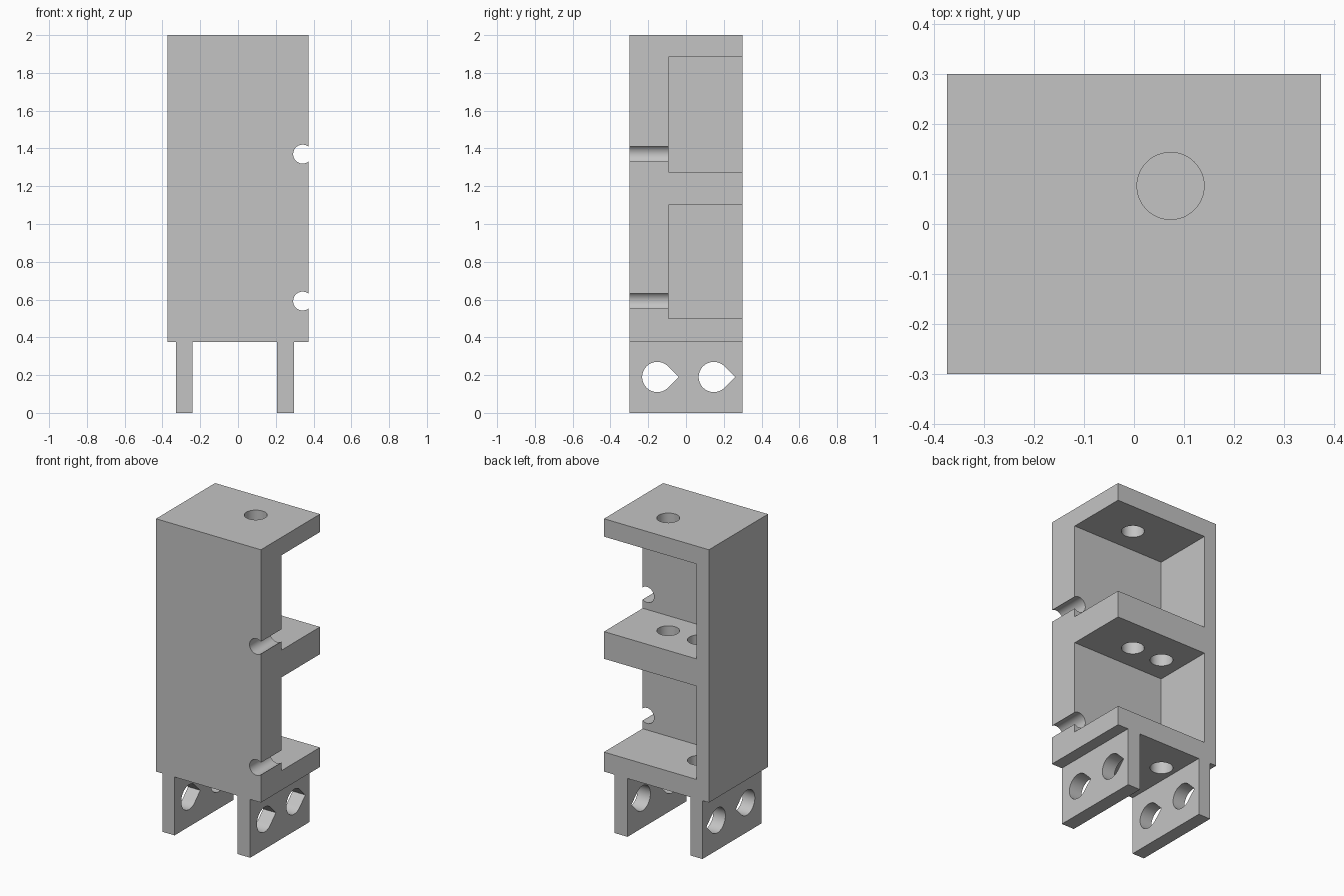
import bpy, bmesh, math
from mathutils import Vector

default = bpy.data.objects.get("Cube")
if default:
    bpy.data.objects.remove(default, do_unlink=True)

# Single plain grey
grey = bpy.data.materials.new("plain grey")
grey.use_nodes = True
colour = (0.55, 0.55, 0.55, 1)
grey.diffuse_color = colour
grey.node_tree.nodes["Principled BSDF"].inputs["Base Color"].default_value = colour

HALF_X, HALF_Y = 0.373, 0.3
BASE, TOP = 0.375, 2.0
WALL_X, WALL_Y = -0.285, -0.093   # inner faces of the side and front walls
OVER = 0.1                        # how far cutters reach past the surface


def prism(name, points, direction):
    """Extrude a closed outline of 3D points along a direction."""
    bm = bmesh.new()
    face = bm.faces.new([bm.verts.new(p) for p in points])
    grown = bmesh.ops.extrude_face_region(bm, geom=[face])["geom"]
    verts = [g for g in grown if isinstance(g, bmesh.types.BMVert)]
    bmesh.ops.translate(bm, verts=verts, vec=Vector(direction))
    bmesh.ops.recalc_face_normals(bm, faces=bm.faces)
    mesh = bpy.data.meshes.new(name)
    bm.to_mesh(mesh)
    bm.free()
    obj = bpy.data.objects.new(name, mesh)
    bpy.context.collection.objects.link(obj)
    obj.data.materials.append(grey)
    return obj


def box(name, x0, x1, y0, y1, z0, z1):
    outline = [(x0, y0, z0), (x1, y0, z0), (x1, y1, z0), (x0, y1, z0)]
    return prism(name, outline, (0, 0, z1 - z0))


def arc(radius, start=0.0, end=360.0, steps=48):
    angles = [math.radians(start + (end - start) * i / steps) for i in range(steps)]
    return [(radius * math.cos(a), radius * math.sin(a)) for a in angles]


def cut(target, cutter):
    """Subtract the cutter from the target and discard it."""
    cutter.hide_render = True
    mod = target.modifiers.new("cut", "BOOLEAN")
    mod.operation = "DIFFERENCE"
    mod.solver = "EXACT"
    mod.object = cutter
    bpy.context.view_layer.objects.active = target
    bpy.ops.object.modifier_apply(modifier=mod.name)
    bpy.data.objects.remove(cutter, do_unlink=True)


def vertical_hole(target, x, y, z0, z1):
    ring = [(x + u, y + v, z0) for u, v in arc(0.067)]
    cut(target, prism("hole_cutter", ring, (0, 0, z1 - z0)))


# Housing: solid block with two pockets open to the side and back
housing = box("housing", -HALF_X, HALF_X, -HALF_Y, HALF_Y, BASE, TOP)
for low, high in ((0.5, 1.1), (1.275, 1.885)):
    cut(housing, box("pocket_cutter", WALL_X, HALF_X + OVER,
                     WALL_Y, HALF_Y + OVER, low, high))

# Shaft holes through the shelves
vertical_hole(housing, 0.073, 0.076, 1.0, TOP + OVER)
vertical_hole(housing, -0.145, 0.076, BASE - OVER, 1.4)

# Round cable notches on the open edge of the front wall
for z in (0.592, 1.37):
    ring = [(0.342 + u, -HALF_Y - OVER, z + v) for u, v in arc(0.05)]
    cut(housing, prism("notch_cutter", ring, (0, WALL_Y + HALF_Y + 2 * OVER, 0)))

# Mounting legs with teardrop holes pointing backwards
legs = []
for name, x0, x1 in (("right_leg", -0.327, -0.241), ("left_leg", 0.206, 0.297)):
    leg = box(name, x0, x1, -HALF_Y, HALF_Y, 0, BASE)
    radius = 0.08
    drop = arc(radius, 45, 315) + arc(radius, 315, 316, 1)
    drop.append((radius * math.sqrt(2), 0))
    for y in (-0.152, 0.147):
        outline = [(x0 - OVER, y + u, 0.19 + v) for u, v in drop]
        cut(leg, prism("teardrop_cutter", outline, (x1 - x0 + 2 * OVER, 0, 0)))
    legs.append(leg)

# Smooth bores, sharp corners
for obj in [housing] + legs:
    bpy.ops.object.select_all(action="DESELECT")
    obj.select_set(True)
    bpy.context.view_layer.objects.active = obj
    bpy.ops.object.shade_smooth_by_angle(angle=math.radians(30))
